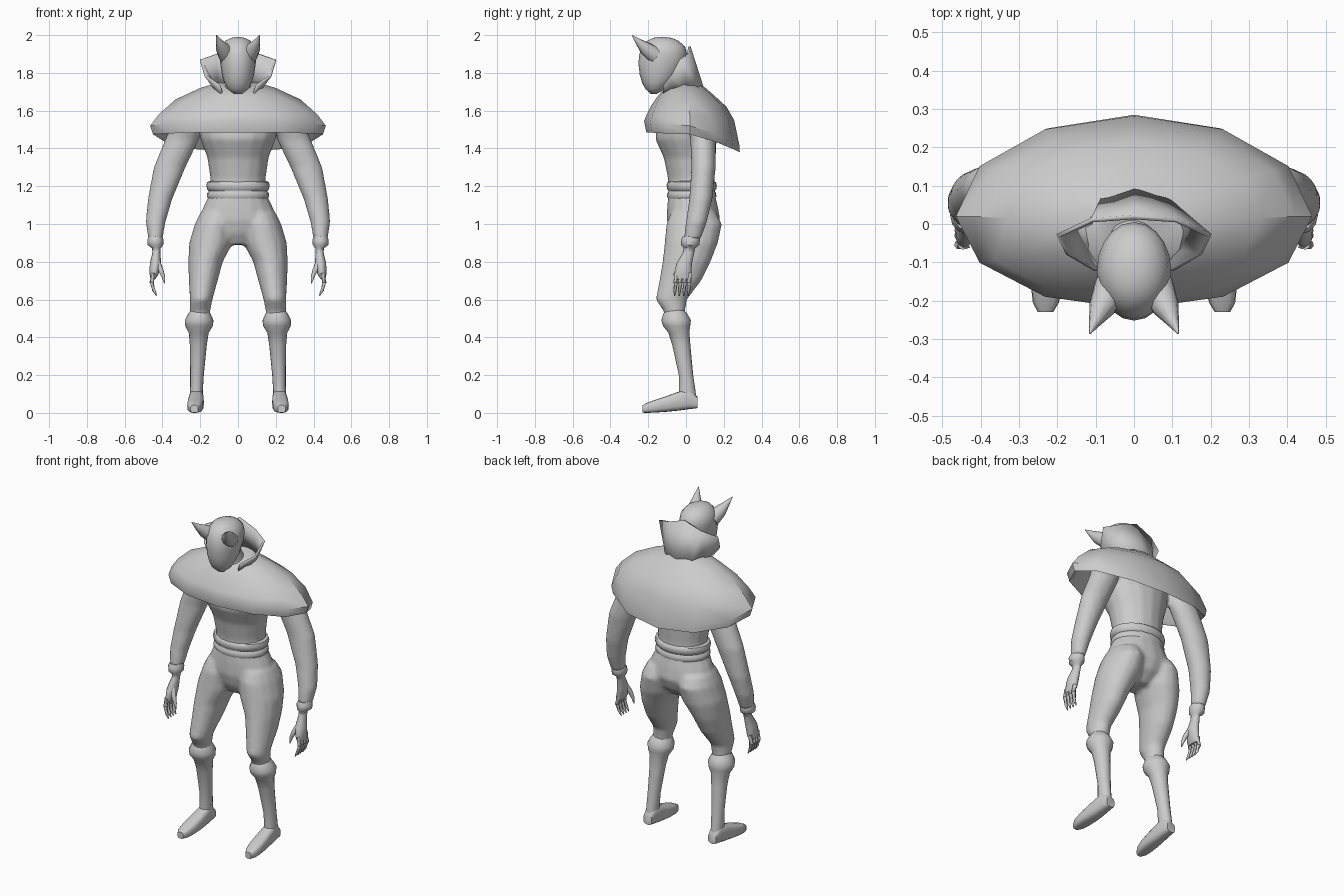
import bpy, bmesh, math
from mathutils import Vector

grey = bpy.data.materials.new("plain grey")
grey.diffuse_color = (0.6, 0.6, 0.6, 1)


def ring(x, y, z, rx, ry, n=16, axis='z', p=1.0):
    """Oval cross-section, level (axis z) or upright (axis y); p < 1 is boxier."""
    pts = []
    for i in range(n):
        t = 2 * math.pi * i / n
        c, s = math.cos(t), math.sin(t)
        a = rx * math.copysign(abs(s) ** p, s)
        b = ry * math.copysign(abs(c) ** p, c)
        pts.append(Vector((x + a, y - b, z) if axis == 'z' else (x + a, y, z + b)))
    return pts


def tube(path, n=8):
    """Rings square to a path of (x, y, z, radius)."""
    pts = [Vector(q[:3]) for q in path]
    out = []
    for i, q in enumerate(path):
        d = pts[min(i + 1, len(pts) - 1)] - pts[max(i - 1, 0)]
        rot = d.to_track_quat('Z', 'Y')
        out.append([pts[i] + rot @ v for v in ring(0, 0, 0, q[3], q[3], n)])
    return out


def loft(bm, rings, closed=True):
    rows = [[bm.verts.new(v) for v in r] for r in rings]
    n = len(rows[0])
    for a, b in zip(rows, rows[1:]):
        for i in range(n if closed else n - 1):
            j = (i + 1) % n
            bm.faces.new((a[i], a[j], b[j], b[i]))
    if closed:
        bm.faces.new(rows[0])
        bm.faces.new(rows[-1])


def flip(rings):
    return [[Vector((-v.x, v.y, v.z)) for v in r] for r in rings]


def part(name, lofts, closed=True, angle=50):
    bm = bmesh.new()
    for rings in lofts:
        loft(bm, rings, closed)
    bmesh.ops.recalc_face_normals(bm, faces=bm.faces)
    me = bpy.data.meshes.new(name)
    bm.to_mesh(me)
    bm.free()
    me.materials.append(grey)
    ob = bpy.data.objects.new(name, me)
    bpy.context.collection.objects.link(ob)
    bpy.ops.object.select_all(action='DESELECT')
    ob.select_set(True)
    bpy.context.view_layer.objects.active = ob
    bpy.ops.object.shade_smooth_by_angle(angle=math.radians(angle))
    return ob


def pair(name, lofts, **kw):
    for side, ls in (("left", lofts), ("right", [flip(r) for r in lofts])):
        part(side + "_" + name, ls, **kw)


def rings_of(rows, **kw):
    return [ring(*r, **kw) for r in rows]


# body: torso, hips, thighs and arms fused into one smooth skin
torso = rings_of([
    (0, .02, .89, .07, .07), (0, .035, .95, .14, .12), (0, .04, 1.02, .205, .142),
    (0, .035, 1.09, .185, .135), (0, .03, 1.15, .155, .125), (0, .028, 1.24, .147, .124),
    (0, .02, 1.35, .163, .138), (0, 0, 1.45, .20, .163), (0, 0, 1.55, .22, .15),
    (0, -.01, 1.65, .13, .10), (0, -.05, 1.72, .07, .07), (0, -.08, 1.80, .06, .06)])
thigh = rings_of([
    (.11, .04, 1.06, .09, .12), (.122, .043, 1.0, .107, .148), (.143, .028, .90, .116, .142),
    (.172, .003, .80, .092, .128), (.184, -.03, .70, .077, .112), (.195, -.078, .60, .060, .083),
    (.20, -.062, .54, .054, .058), (.20, -.055, .48, .05, .05)])
arm = rings_of([
    (.25, .06, 1.58, .08, .07), (.295, .09, 1.45, .09, .068), (.362, .093, 1.30, .085, .065),
    (.413, .078, 1.13, .065, .062), (.436, .055, 1.01, .053, .056), (.437, .033, .92, .038, .046)])
body = part("body", [torso, thigh, arm, flip(thigh), flip(arm)])
fuse = body.modifiers.new("fuse", 'REMESH')
fuse.mode = 'VOXEL'
fuse.voxel_size = 0.011
fuse.use_smooth_shade = True
relax = body.modifiers.new("relax", 'SMOOTH')
relax.factor, relax.iterations = 0.5, 8

# rolled belt
part("belt", [rings_of([
    (0, .03, 1.228, .145, .115), (0, .03, 1.222, .163, .128), (0, .03, 1.205, .168, .133),
    (0, .03, 1.185, .164, .13), (0, .03, 1.175, .154, .122), (0, .03, 1.163, .163, .129),
    (0, .03, 1.145, .165, .131), (0, .03, 1.13, .155, .122)], n=24)])

# boots: cuff and shin, then the long foot
shin = rings_of([
    (.203, -.06, .545, .048, .05), (.205, -.056, .52, .062, .066), (.206, -.052, .49, .076, .078),
    (.206, -.05, .46, .073, .072), (.208, -.038, .425, .053, .056), (.21, -.025, .36, .045, .048),
    (.217, 0, .2, .036, .038), (.22, .006, .12, .034, .044), (.22, .01, .05, .034, .048)])
foot = rings_of([
    (.22, .06, .055, .028, .03), (.22, .02, .075, .036, .055), (.221, -.04, .062, .04, .05),
    (.224, -.10, .048, .043, .042), (.227, -.16, .036, .042, .034), (.23, -.205, .027, .034, .027),
    (.231, -.23, .021, .02, .02)], axis='y', p=.65)
pair("boot", [shin, foot])

# hands: wrist cuff, palm, four fingers and thumb
palm = rings_of([
    (.437, .028, .935, .036, .044), (.437, .024, .915, .043, .05), (.437, .022, .888, .041, .048),
    (.432, .018, .872, .023, .031), (.432, .014, .85, .021, .03), (.437, -.01, .79, .03, .041),
    (.444, -.017, .735, .024, .046), (.45, -.017, .71, .013, .042)], n=12)
hand = [palm]
for k in range(4):
    y = .018 - .024 * k
    hand.append(tube([(.447, y, .74, .013), (.457, y, .69, .012),
                      (.446, y - .004, .65, .009), (.431, y - .006, .62, .003)]))
hand.append(tube([(.428, -.02, .80, .016), (.408, -.04, .755, .014),
                  (.395, -.047, .72, .01), (.388, -.05, .685, .003)]))
pair("hand", hand)


# short cape: ovals whose front, side and back heights differ
def cape_ring(rx, yc, front, back, zf, zs, zb):
    pts = []
    for i in range(12):
        t = math.pi * i / 6
        c = math.cos(t)
        d, z = (front, zf) if c > 0 else (back, zb)
        pts.append(Vector((rx * math.sin(t), yc - d * c, zs + (z - zs) * abs(c) ** 1.3)))
    return pts


part("cape", [[cape_ring(*r) for r in [
    (.10, -.02, .11, .10, 1.70, 1.75, 1.74), (.20, 0, .155, .15, 1.67, 1.72, 1.68),
    (.33, .015, .20, .20, 1.625, 1.66, 1.62), (.42, .02, .228, .235, 1.58, 1.58, 1.55),
    (.465, .02, .242, .262, 1.545, 1.52, 1.42), (.45, .02, .23, .265, 1.485, 1.475, 1.38),
    (.43, .02, .215, .25, 1.495, 1.49, 1.395), (.37, .015, .19, .205, 1.56, 1.57, 1.54),
    (.18, 0, .13, .13, 1.63, 1.66, 1.63)]]], angle=40)

# standing collar, open at the front
half = [((0, .095, 1.70), (0, .018, 1.94)), ((.08, .07, 1.70), (.11, .01, 1.90)),
        ((.115, 0, 1.71), (.198, -.03, 1.87)), ((.11, -.06, 1.70), (.172, -.08, 1.785)),
        ((.08, -.12, 1.68), (.10, -.12, 1.735))]
mirrored = [tuple((-q[0], q[1], q[2]) for q in col) for col in half[:0:-1]]
cols = mirrored + half
collar = part("collar", [[[Vector(c[k]) for c in cols] for k in (0, 1)]],
              closed=False, angle=35)
thick = collar.modifiers.new("thickness", 'SOLIDIFY')
thick.thickness, thick.offset = 0.012, 0

# masked head, rows of (height, front, back, half width)
part("head", [[ring(0, (f + b) / 2, z, w, (b - f) / 2, n=20) for z, f, b, w in [
    (1.688, -.185, -.155, .022), (1.715, -.215, -.11, .055), (1.75, -.233, -.07, .073),
    (1.79, -.245, -.035, .085), (1.85, -.252, -.005, .094), (1.90, -.247, .005, .097),
    (1.94, -.232, -.005, .089), (1.97, -.205, -.04, .066), (1.985, -.175, -.075, .038),
    (1.99, -.145, -.11, .012)]]])

# pointed ears
pair("ear", [tube([(.06, -.165, 1.895, .046), (.082, -.215, 1.93, .036),
                   (.10, -.252, 1.965, .018), (.115, -.286, 1.999, .002)], n=10)])
